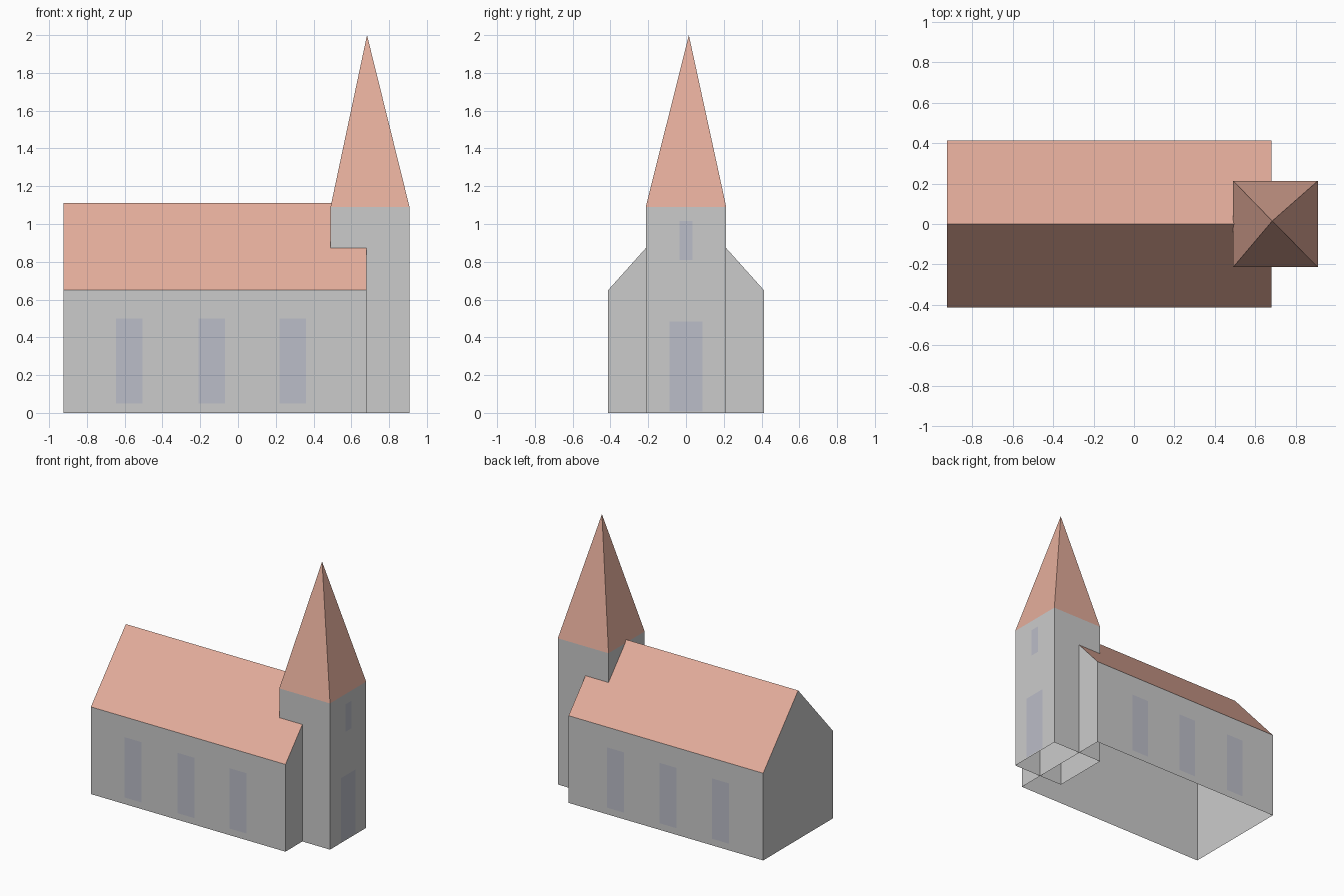
import bpy

if "Cube" in bpy.data.objects:
    bpy.data.objects.remove(bpy.data.objects["Cube"])


def material(name, color):
    mat = bpy.data.materials.new(name)
    mat.diffuse_color = (*color, 1)
    mat.use_nodes = True
    mat.node_tree.nodes["Principled BSDF"].inputs["Base Color"].default_value = mat.diffuse_color
    return mat


TILE = material("roof_tile", (0.78, 0.42, 0.33))
GLASS = material("dark_panel", (0.50, 0.51, 0.58))


def mesh_object(name, verts, faces, mat=None):
    mesh = bpy.data.meshes.new(name)
    mesh.from_pydata(verts, [], faces)
    if mat:
        mesh.materials.append(mat)
    obj = bpy.data.objects.new(name, mesh)
    bpy.context.collection.objects.link(obj)
    return obj


# Main dimensions
X0, X1, HALF_W, EAVE, RIDGE = -0.925, 0.68, 0.412, 0.65, 1.11
TX0, TX1, T_HALF, T_TOP = 0.49, 0.908, 0.213, 1.09
GAP = 0.002  # panels sit just proud of the walls

# Nave walls: gabled profile at both ends, open underneath
profile = [(-HALF_W, 0), (HALF_W, 0), (HALF_W, EAVE), (0, RIDGE), (-HALF_W, EAVE)]
nave = [(x, y, z) for x in (X0, X1) for y, z in profile]
mesh_object("nave_walls", nave,
            [(4, 3, 2, 1, 0), (5, 6, 7, 8, 9), (0, 5, 9, 4), (1, 2, 7, 6)])

# Nave roof: two slopes meeting at the ridge
roof = [(x, y, z) for x in (X0, X1) for y, z in profile[2:]]
mesh_object("nave_roof", roof, [(0, 1, 4, 3), (1, 2, 5, 4)], TILE)

# Tower walls: square shaft, open underneath
corners = [(TX0, -T_HALF), (TX1, -T_HALF), (TX1, T_HALF), (TX0, T_HALF)]
shaft = [(x, y, z) for z in (0, T_TOP) for x, y in corners]
sides = [(i, (i + 1) % 4, (i + 1) % 4 + 4, i + 4) for i in range(4)]
mesh_object("tower_walls", shaft, sides)

# Spire: pyramid with a slightly off-centre tip
spire = [(x, y, T_TOP) for x, y in corners] + [(0.683, 0.015, 2.0)]
mesh_object("spire", spire,
            [(i, (i + 1) % 4, 4) for i in range(4)] + [(3, 2, 1, 0)], TILE)

# Side windows on both long walls
for side, label in ((-1, "front"), (1, "back")):
    for i, x in enumerate((-0.576, -0.14, 0.29)):
        y = side * (HALF_W + GAP)
        pane = [(x - side * dx, y, z)
                for dx, z in ((0.07, 0.05), (-0.07, 0.05), (-0.07, 0.5), (0.07, 0.5))]
        mesh_object(f"{label}_window_{i + 1}", pane, [(3, 2, 1, 0)] if side < 0 and pane[0][0] > pane[1][0]
                    else [(0, 1, 2, 3)], GLASS)
        # keep the pane facing outward
        mesh = bpy.data.objects[f"{label}_window_{i + 1}"].data
        if mesh.polygons[0].normal.y * side < 0:
            mesh.flip_normals()

# Door and belfry window on the tower face
for name, half, low, high in (("door", 0.087, 0.008, 0.485),
                              ("belfry_window", 0.035, 0.81, 1.015)):
    x = TX1 + GAP
    mesh_object(name, [(x, -half, low), (x, half, low), (x, half, high), (x, -half, high)],
                [(0, 1, 2, 3)], GLASS)
